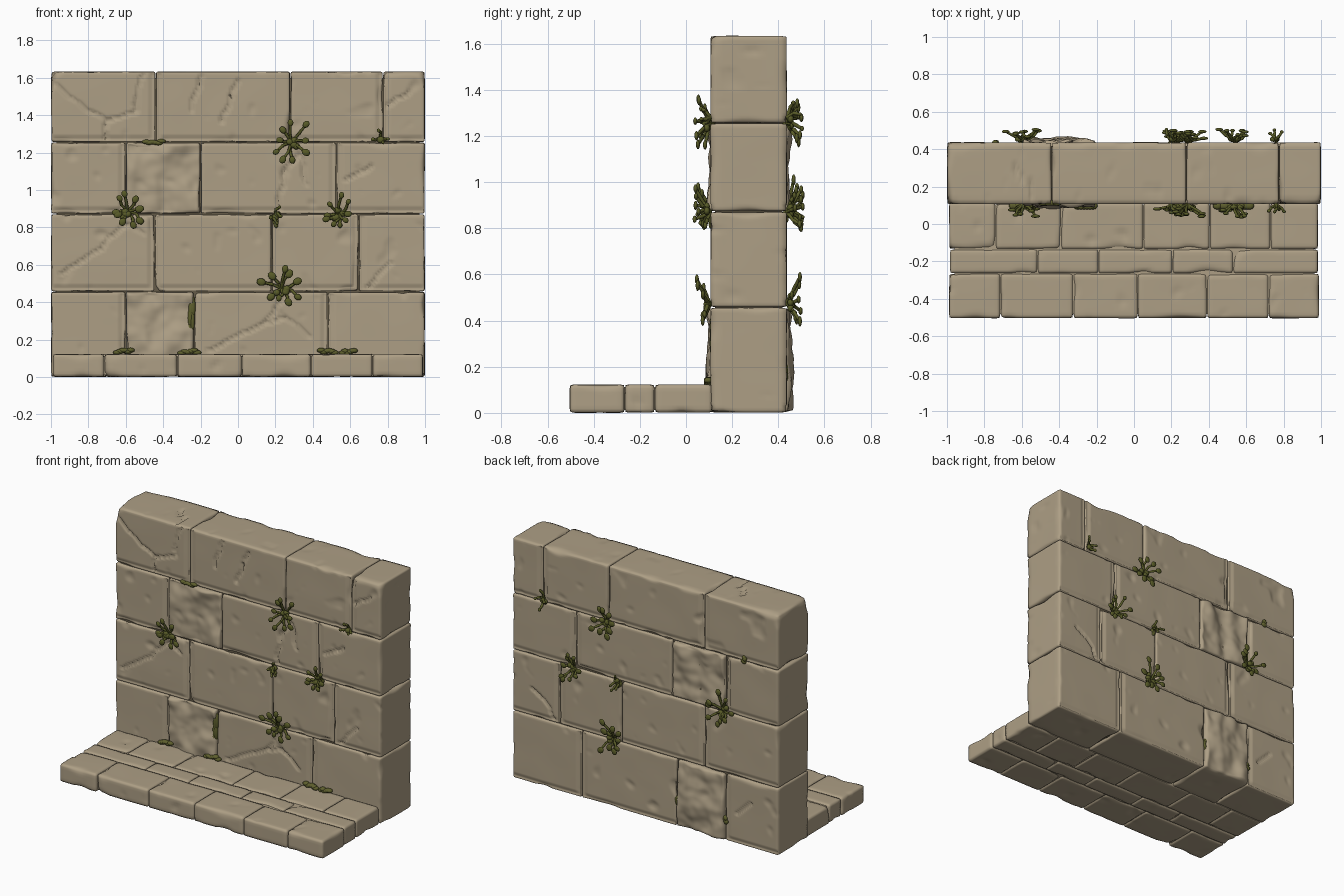
import bpy, bmesh, math, random
from mathutils import Vector, Matrix, noise

cube = bpy.data.objects.get("Cube")
if cube:
    bpy.data.objects.remove(cube, do_unlink=True)


def material(name, rgb):
    m = bpy.data.materials.new(name)
    m.use_nodes = True
    m.diffuse_color = (*rgb, 1)
    m.node_tree.nodes["Principled BSDF"].inputs["Base Color"].default_value = (*rgb, 1)
    return m


STONE = material("sandstone", (0.42, 0.346, 0.235))
CREVICE = material("dark_crevice", (0.13, 0.105, 0.065))
LEAF = material("olive_leaf", (0.098, 0.104, 0.021))
MOSS = material("moss", (0.11, 0.112, 0.026))

FRONT, BACK = 0.105, 0.438

# Crack paths on each face: (x, z) on front and back, (x, y) on top
CRACKS = {
    "front": [
        [(-.98, 1.56), (-.82, 1.44), (-.7, 1.37), (-.55, 1.42), (-.54, 1.51), (-.49, 1.63)],
        [(-.7, 1.37), (-.71, 1.27)],
        [(-.19, 1.61), (-.25, 1.42)],
        [(0, 1.59), (-.09, 1.36)],
        [(.8, 1.45), (.92, 1.53)],
        [(.32, 1.2), (.24, 1.08), (.22, .9)],
        [(.32, 1.2), (.37, 1.03)],
        [(.57, 1.05), (.72, 1.13)],
        [(-.95, .55), (-.74, .68), (-.6, .82), (-.51, .77)],
        [(.69, .48), (.82, .61)],
        [(.25, .43), (.14, .28), (0, .22), (-.15, .14)],
        [(.14, .28), (.25, .32), (.38, .22)],
    ],
    "back": [
        [(-.68, .2), (-.8, .3)],
        [(.85, .65), (.72, .55), (.68, .48)],
    ],
    "top": [[(-.65, .3), (-.56, .22), (-.52, .1)]],
}


def to_crack(face, u, v):
    """Shortest step from a point to a crack line, in the plane of the face."""
    here = Vector((u + 0.025 * noise.noise(Vector((u * 11, v * 11, 3))), v))
    best = Vector((1, 1))
    for path in CRACKS[face]:
        for a, b in zip(path, path[1:]):
            a, ab = Vector(a), Vector(b) - Vector(a)
            t = min(1, max(0, (here - a).dot(ab) / ab.length_squared))
            step = a + ab * t - here
            if step.length < best.length:
                best = step
    return best


def finish(bm, name, mat, smooth=True):
    for f in bm.faces:
        f.smooth = smooth
    mesh = bpy.data.meshes.new(name)
    bm.to_mesh(mesh)
    bm.free()
    mesh.materials.append(mat)
    bpy.context.collection.objects.link(bpy.data.objects.new(name, mesh))


def box_mesh(low, high):
    bm = bmesh.new()
    low, high = Vector(low), Vector(high)
    place = Matrix.Translation((low + high) / 2) @ Matrix.Diagonal((*(high - low), 1))
    bmesh.ops.create_cube(bm, size=1, matrix=place)
    return bm


def stone(name, low, high, seed, steps, style="plain", bulge=0.0):
    """Worn block: a gridded box with rounded edges, dents, margins and cracks."""
    bm = box_mesh(low, high)
    low, high = Vector(low), Vector(high)
    for axis in range(3):
        along = [e for e in bm.edges if abs((e.verts[0].co - e.verts[1].co)[axis]) > 0.9 * e.calc_length()]
        cuts = max(2, round((high - low)[axis] / steps[axis])) - 1
        bmesh.ops.subdivide_edges(bm, edges=along, cuts=cuts, use_grid_fill=True)
    shift = Vector((seed * 3.7, seed * 1.9, seed * 5.3))
    for v in bm.verts:
        p = v.co.copy()
        # Rounded, chipped edges
        r = 0.012 + 0.05 * max(0, noise.noise(p * 6 + shift) - 0.1)
        q = Vector([min(h - r, max(l + r, c)) for c, l, h in zip(p, low, high)])
        n = (p - q).normalized()
        depth = 0.002 * (1 + noise.noise(p * 5 + shift))
        depth += 0.025 * max(0, noise.noise(p * 11 + shift) - 0.45)
        facing = abs(n.y) > 0.8
        if style == "rough" and facing:
            broad = noise.noise(Vector((p.x * 9, p.y * 9, p.z * 6)) + shift)
            depth -= bulge + 0.03 * broad + 0.007 * noise.noise(p * 18)
        if style == "dressed" and facing:
            # Chiselled margin along the foot and one side
            side = high.x - p.x if seed % 2 else p.x - low.x
            if min(side, p.z - low.z) < 0.03 + 0.004 * noise.noise(p * 20):
                depth += 0.008
        face = "front" if n.y < -0.8 else "back" if n.y > 0.8 else "top" if n.z > 0.8 else None
        slide = Vector()
        if face and style == "dressed" and (face != "top" or high.z > 1.6):
            step = to_crack(face, p.x, p.y if face == "top" else p.z)
            if step.length < 0.008:
                # Pull the nearest vertices onto the crack and sink them
                slide = Vector((step.x, step.y, 0) if face == "top" else (step.x, 0, step.y))
                depth += 0.013
        v.co = q + n * (r - depth) + slide
        v.co.z = max(0, v.co.z)
    finish(bm, name, STONE)


# Wall courses: bottom, top, joints, index of the rough stone, its bulge
COURSES = [
    (0, .457, (-1, -.6, -.235, .48, 1), 1, .012),
    (.457, .872, (-1, -.445, .18, .645, 1), None, 0),
    (.872, 1.255, (-1, -.6, -.2, .525, 1), 1, .002),
    (1.255, 1.635, (-1, -.44, .28, .775, 1), None, 0),
]
seed = 1
for row, (z0, z1, joints, rough, bulge) in enumerate(COURSES):
    for i, (x0, x1) in enumerate(zip(joints, joints[1:])):
        style = "rough" if i == rough else "dressed"
        stone(f"wall_stone_{row + 1}_{i + 1}", (x0, FRONT, z0), (x1, BACK, z1),
              seed, (.012, .028, .012), style, bulge)
        seed += 1
finish(box_mesh((-.97, FRONT + .02, .02), (.97, BACK - .02, 1.6)), "wall_mortar", CREVICE, False)

# Paving in front of the wall: front edge, back edge, joints
PAVING = [
    (-.505, -.265, (-.99, -.715, -.325, .02, .39, .72, .99)),
    (-.265, -.135, (-.985, -.515, -.19, .205, .53, .985)),
    (-.135, .115, (-.99, -.74, -.39, .05, .405, .73, .985)),
]
for row, (y0, y1, joints) in enumerate(PAVING):
    for i, (x0, x1) in enumerate(zip(joints, joints[1:])):
        stone(f"paving_stone_{row + 1}_{i + 1}", (x0, y0, 0), (x1, y1, .124), seed, (.018, .018, .018))
        seed += 1
finish(box_mesh((-.96, -.48, .012), (.96, FRONT, .112)), "paving_mortar", STONE, False)


def blob(bm, at, scale, turn=0.0):
    m = Matrix.Translation(at) @ Matrix.Rotation(turn, 4, "Y") @ Matrix.Diagonal((*scale, 1))
    bmesh.ops.create_icosphere(bm, subdivisions=2, radius=1, matrix=m)


def plant(name, x, z, side, stems, reach):
    """Creeper rooted in a joint: bent stems that end in round leaves."""
    rng = random.Random(name)
    bm = bmesh.new()
    root = Vector((x, FRONT if side < 0 else BACK, z))
    for i in range(stems):
        a = math.tau * (i + rng.uniform(-.4, .4)) / stems + math.pi / 2
        length = reach * rng.uniform(.5, 1) * (1 + .15 * math.sin(a))
        tip = root + Vector((math.cos(a) * length * .85, side * rng.uniform(.02, .07), math.sin(a) * length))
        bend = root.lerp(tip, .5) + Vector((rng.uniform(-.015, .015), 0, rng.uniform(-.01, .015)))
        for p, q in ((root, bend), (bend, tip)):
            d = q - p
            m = Matrix.Translation((p + q) / 2) @ d.to_track_quat("Z", "Y").to_matrix().to_4x4()
            bmesh.ops.create_cone(bm, segments=6, radius1=.009, radius2=.007, depth=d.length, matrix=m)
        s = reach * rng.uniform(.15, .21)
        blob(bm, tip, (s, .009, s * .8), -a)
    for i in range(stems // 2):
        s = reach * .25
        blob(bm, root + Vector((rng.uniform(-s, s), side * .015, rng.uniform(-s, s))), (.02, .014, .018))
    finish(bm, name, LEAF)


def moss(name, at, width, height, depth=.02):
    rng = random.Random(name)
    bm = bmesh.new()
    for i in range(6):
        offset = Vector(((i / 5 - .5) * width, 0, (rng.random() - .5) * height))
        blob(bm, Vector(at) + offset, (.011 + width * .18, depth, .01 + height * .2))
    finish(bm, name, MOSS)


# Greenery mirrored on both wall faces
for label, side, y in (("front", -1, FRONT), ("back", 1, BACK)):
    for i, (x, z, reach) in enumerate([(.285, 1.255, .125), (.54, .87, .105), (.23, .475, .125), (-.59, .885, .125)]):
        plant(f"{label}_creeper_{i + 1}", x, z, side, 9, reach)
    for i, (x, z) in enumerate([(.76, 1.28), (.2, .865)]):
        plant(f"{label}_sprout_{i + 1}", x, z, side, 4, .06)

# Moss growing in the joints: position, width, height
JOINT_MOSS = [
    (-.25, FRONT + .012, .3, .018, .25),
    (-.45, FRONT + .008, 1.256, .08, .012),
    (.2, FRONT + .008, .83, .012, .04),
    (-.24, BACK - .01, .19, .014, .07),
    (-.6, BACK - .008, .14, .012, .03),
    (-.74, BACK - .004, 1.265, .012, .03),
    (.2, BACK - .008, .85, .012, .03),
]
for i, (x, y, z, width, height) in enumerate(JOINT_MOSS):
    moss(f"joint_moss_{i + 1}", (x, y, z), width, height, .015)

# Moss along the foot of the wall
for i, (x, width) in enumerate([(-.61, .07), (-.26, .08), (.48, .07), (.59, .06)]):
    moss(f"foot_moss_{i + 1}", (x, FRONT - .008, .136), width, .018)
